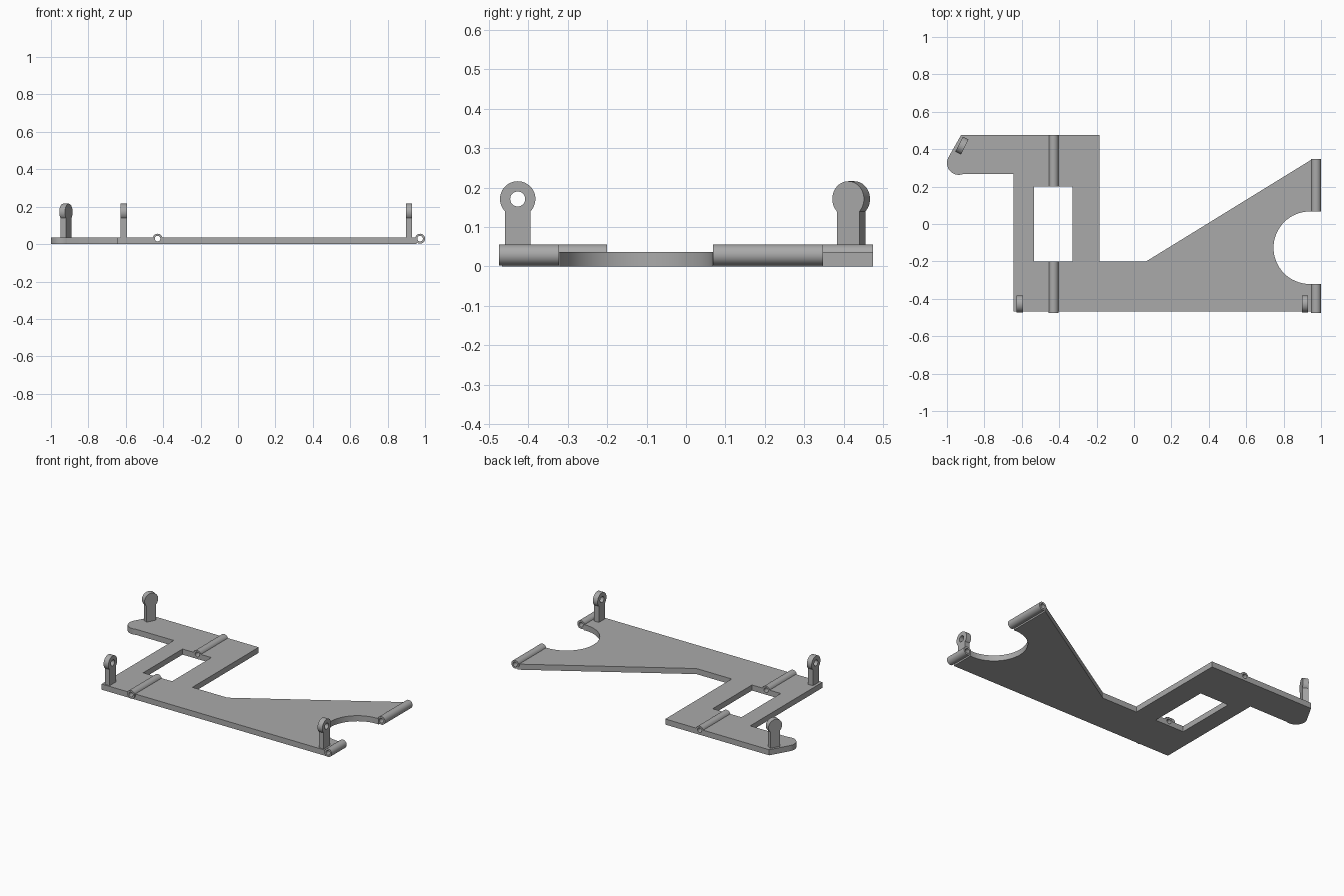
import bpy, bmesh
from math import sin, cos, radians
from mathutils import Matrix, Vector

if "Cube" in bpy.data.objects:
    bpy.data.objects.remove(bpy.data.objects["Cube"])

grey = bpy.data.materials.new("plain grey")
grey.use_nodes = True
GREY = (0.4, 0.4, 0.4, 1)
grey.diffuse_color = GREY
grey.node_tree.nodes["Principled BSDF"].inputs["Base Color"].default_value = GREY

THICK = 0.036
TUBE_Z, TUBE_R, BORE_R = 0.029, 0.0265, 0.015
# Local XY profile stood upright so that its normal runs along +y or +x
ALONG_Y = Matrix.Rotation(radians(90), 4, 'X')
ALONG_X = Matrix(((0, 0, 1, 0), (1, 0, 0, 0), (0, 1, 0, 0), (0, 0, 0, 1)))


def arc(cx, cy, r, start, end, n=32):
    angles = [radians(start + (end - start) * i / n) for i in range(n + 1)]
    return [(cx + r * cos(a), cy + r * sin(a)) for a in angles]


def circle(r, cx=0, cy=0):
    return arc(cx, cy, r, 0, 360, 40)[:-1]


def prism(name, points, depth, matrix=Matrix()):
    """Extrude a flat outline by depth along its normal."""
    bm = bmesh.new()
    face = bm.faces.new([bm.verts.new((x, y, 0)) for x, y in points])
    new = bmesh.ops.extrude_face_region(bm, geom=[face])["geom"]
    bmesh.ops.translate(bm, vec=(0, 0, depth),
                        verts=[v for v in new if isinstance(v, bmesh.types.BMVert)])
    bm.transform(matrix)
    bmesh.ops.recalc_face_normals(bm, faces=bm.faces)
    mesh = bpy.data.meshes.new(name)
    bm.to_mesh(mesh)
    bm.free()
    mesh.materials.append(grey)
    obj = bpy.data.objects.new(name, mesh)
    bpy.context.collection.objects.link(obj)
    return obj


def activate(obj):
    bpy.ops.object.select_all(action='DESELECT')
    obj.select_set(True)
    bpy.context.view_layer.objects.active = obj


def cut(obj, cutter):
    mod = obj.modifiers.new("cut", 'BOOLEAN')
    mod.operation, mod.solver, mod.object = 'DIFFERENCE', 'EXACT', cutter
    activate(obj)
    bpy.ops.object.modifier_apply(modifier=mod.name)
    bpy.data.objects.remove(cutter)


def rod(name, x, y0, y1, r):
    place = Matrix.Translation((x, y1, TUBE_Z)) @ ALONG_Y
    return prism(name, circle(r), y1 - y0, place)


# Base plate: rounded ear at the back right, half-round bay on the left edge
outline = [(-0.645, -0.467), (0.955, -0.467), (0.955, -0.32)]
outline += arc(0.94, -0.127, 0.194, 270, 90)
outline += [(0.955, 0.067), (0.955, 0.348), (0.065, -0.2), (-0.185, -0.2),
            (-0.185, 0.475), (-0.925, 0.475)]
outline += arc(-0.937, 0.326, 0.063, 152, 292)
outline += [(-0.645, 0.268)]
plate = prism("base_plate", outline, THICK)
window = [(-0.535, -0.2), (-0.33, -0.2), (-0.33, 0.2), (-0.535, 0.2)]
cut(plate, prism("window_cutter", window, 0.2, Matrix.Translation((0, 0, -0.1))))
parts = [plate]

# Hinge tubes
for name, x, y0, y1 in (("inner_tube_back", -0.43, 0.2, 0.475),
                        ("inner_tube_front", -0.43, -0.475, -0.2),
                        ("edge_tube_back", 0.9735, 0.068, 0.348),
                        ("edge_tube_front", 0.9735, -0.475, -0.322)):
    tube = rod(name, x, y0, y1, TUBE_R)
    for part in (tube, plate):
        cut(part, rod("bore_cutter", x, y0 - 0.02, y1 + 0.02, BORE_R))
    parts.append(tube)

# Upright lugs with a round eye
HEAD_Z, HEAD_R, EYE_R, LUG_T = 0.171, 0.045, 0.019, 0.034
profile = [(-0.032, THICK - 0.002), (0.032, THICK - 0.002)]
profile += arc(0, HEAD_Z, HEAD_R, -44.7, 224.7, 40)
for name, x, y, turn in (("front_right_lug", -0.61, -0.427, 0),
                         ("front_left_lug", 0.914, -0.427, 0),
                         ("back_right_lug", -0.92, 0.419, -27)):
    place = Matrix.Translation((x, y, 0)) @ Matrix.Rotation(radians(turn), 4, 'Z')
    half = Matrix.Translation((-LUG_T / 2, 0, 0))
    lug = prism(name, profile, LUG_T, place @ half @ ALONG_X)
    eye = prism("eye_cutter", circle(EYE_R, 0, HEAD_Z), LUG_T * 3,
                place @ Matrix.Translation((-LUG_T * 1.5, 0, 0)) @ ALONG_X)
    cut(lug, eye)
    parts.append(lug)

for part in parts:
    activate(part)
    bpy.ops.object.shade_smooth_by_angle(angle=radians(30))
